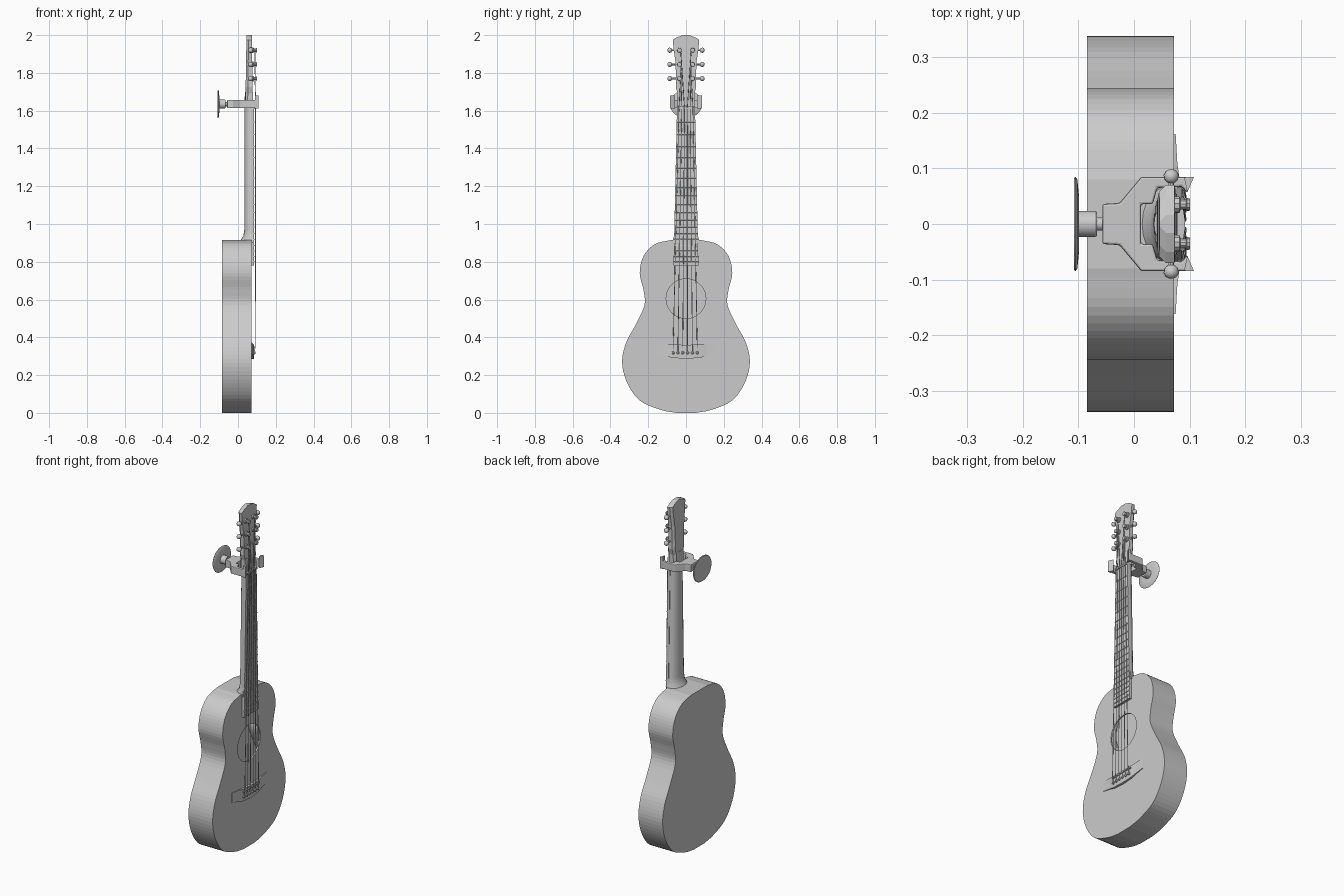
import bpy, bmesh, math
from mathutils import Vector

if "Cube" in bpy.data.objects:
    bpy.data.objects.remove(bpy.data.objects["Cube"])

GREY = bpy.data.materials.new("plain grey")
GREY.use_nodes = True
tone = (0.6, 0.6, 0.6, 1)
GREY.diffuse_color = tone
GREY.node_tree.nodes["Principled BSDF"].inputs["Base Color"].default_value = tone


def finish(name, bm):
    bmesh.ops.recalc_face_normals(bm, faces=bm.faces)
    mesh = bpy.data.meshes.new(name)
    bm.to_mesh(mesh)
    bm.free()
    mesh.materials.append(GREY)
    obj = bpy.data.objects.new(name, mesh)
    bpy.context.collection.objects.link(obj)
    return obj


def loft(name, rings):
    """Skin a row of closed rings and cap both ends."""
    bm = bmesh.new()
    rows = [[bm.verts.new(p) for p in ring] for ring in rings]
    n = len(rows[0])
    for a, b in zip(rows, rows[1:]):
        for i in range(n):
            j = (i + 1) % n
            bm.faces.new((a[i], a[j], b[j], b[i]))
    bm.faces.new(rows[0])
    bm.faces.new(rows[-1])
    return finish(name, bm)


def lathe(name, start, axis, profile, sides=16, squash=1.0):
    """Stack of circles (distance along axis, radius); squash scales them in z."""
    axis = Vector(axis).normalized()
    u = axis.orthogonal().normalized()
    v = axis.cross(u)
    rings = []
    for d, r in profile:
        ring = []
        for i in range(sides):
            a = 2 * math.pi * i / sides
            off = (u * math.cos(a) + v * math.sin(a)) * r
            off.z *= squash
            ring.append(Vector(start) + axis * d + off)
        rings.append(ring)
    return loft(name, rings)


def rod(name, a, b, r, sides=6):
    a, b = Vector(a), Vector(b)
    return lathe(name, a, b - a, [(0, r), ((b - a).length, r)], sides)


def smooth(obj, angle=40):
    bpy.ops.object.select_all(action='DESELECT')
    obj.select_set(True)
    bpy.context.view_layer.objects.active = obj
    bpy.ops.object.shade_smooth_by_angle(angle=math.radians(angle))


def spline(pts, steps):
    """Catmull-Rom curve through the points."""
    pts = [Vector(p) for p in pts]
    ext = [2 * pts[0] - pts[1]] + pts + [2 * pts[-1] - pts[-2]]
    out = []
    for p0, p1, p2, p3 in zip(ext, ext[1:], ext[2:], ext[3:]):
        for k in range(steps):
            t = k / steps
            out.append(0.5 * (2 * p1 + (p2 - p0) * t + (2 * p0 - 5 * p1 + 4 * p2 - p3) * t ** 2
                              + (3 * p1 - p0 - 3 * p2 + p3) * t ** 3))
    return out + [pts[-1]]


def cut(target, cutter):
    cutter.hide_render = True
    mod = target.modifiers.new("cut", 'BOOLEAN')
    mod.operation, mod.object, mod.solver = 'DIFFERENCE', cutter, 'EXACT'
    bpy.context.view_layer.objects.active = target
    bpy.ops.object.modifier_apply(modifier=mod.name)
    bpy.data.objects.remove(cutter)


# Body: hollow box with a round sound hole
BACK, TOP = -0.085, 0.072
half = spline([(0.05, 0), (0.13, 0.015), (0.24, 0.062), (0.31, 0.155), (0.338, 0.265), (0.318, 0.37),
               (0.265, 0.47), (0.22, 0.57), (0.225, 0.65), (0.245, 0.74), (0.225, 0.83),
               (0.165, 0.893), (0.08, 0.915)], 5)
outline = [(p.x, p.y) for p in half] + [(-p.x, p.y) for p in reversed(half)]


def body_ring(x, s):
    return [(x, y * s, 0.45 + (z - 0.45) * s) for y, z in outline]


body = loft("body", [body_ring(BACK, 1), body_ring(TOP, 1)])
cut(body, loft("cavity_cutter", [body_ring(BACK + 0.008, 0.97), body_ring(TOP - 0.008, 0.97)]))
cut(body, lathe("hole_cutter", (0.03, 0, 0.605), (1, 0, 0), [(0, 0.105), (0.1, 0.105)], 40))


# Neck: D-shaped section, flaring into a heel at the body
def neck_ring(z, w, back, front=0.079):
    arc = [math.pi * i / 10 for i in range(11)]
    return [(front - (front - back) * math.sin(a) ** 0.7, w * math.cos(a), z) for a in arc]


neck = loft("neck", [neck_ring(0.9, 0.072, 0.008), neck_ring(0.918, 0.069, 0.016),
                     neck_ring(0.935, 0.064, 0.028), neck_ring(0.97, 0.061, 0.034),
                     neck_ring(1.61, 0.046, 0.035), neck_ring(1.7, 0.043, 0.036)])
smooth(neck)


def board_w(z):
    return 0.066 - (z - 0.78) * 0.022


def slab(z, w, x0, x1):
    return [(x0, -w, z), (x1, -w, z), (x1, w, z), (x0, w, z)]


loft("fretboard", [slab(z, board_w(z), 0.07, 0.086) for z in (0.78, 1.61)])
loft("nut", [slab(z, 0.047, 0.07, 0.092) for z in (1.61, 1.622)])

# Frets at equal-tempered spacing
for n in range(1, 19):
    z = 1.61 - 1.25 * (1 - 2 ** (-n / 12))
    w = board_w(z)
    rod(f"fret_{n}", (0.086, -w, z), (0.086, w, z), 0.0028)


# Headstock with bevelled back edges
def head_ring(z, w, x0, x1):
    b = 0.012
    return [(x1, -w, z), (x1, w, z), (x0 + b, w, z), (x0, w - b, z), (x0, b - w, z), (x0 + b, -w, z)]


loft("headstock", [head_ring(1.62, 0.044, 0.038, 0.078), head_ring(1.69, 0.045, 0.04, 0.078),
                   head_ring(1.725, 0.054, 0.041, 0.077), head_ring(1.76, 0.052, 0.041, 0.077),
                   head_ring(1.86, 0.056, 0.042, 0.075), head_ring(1.93, 0.066, 0.044, 0.074),
                   head_ring(1.975, 0.07, 0.045, 0.073), head_ring(1.988, 0.05, 0.046, 0.073),
                   head_ring(2.0, 0.016, 0.046, 0.073)])

# Tuners: posts, shafts and buttons on both sides
TUNER_Z = (1.77, 1.845, 1.92)
for side, label in ((1, "left"), (-1, "right")):
    for i, z in enumerate(TUNER_Z):
        y = 0.035 * side
        lathe(f"{label}_tuner_post_{i}", (0.07, y, z), (1, 0, 0),
              [(0, 0.015), (0.012, 0.015), (0.014, 0.009), (0.024, 0.009), (0.025, 0.012), (0.031, 0.011)], 10)
        rod(f"{label}_tuner_shaft_{i}", (0.067, 0.045 * side, z), (0.067, 0.085 * side, z), 0.005)
        button = lathe(f"{label}_tuner_button_{i}", (0.067, 0.074 * side, z), (0, side, 0),
                       [(0, 0.006), (0.005, 0.012), (0.014, 0.014), (0.021, 0.01), (0.024, 0.004)], 10)
        smooth(button, 60)

# Bridge: thin wings rising to a thicker middle
stations = [(0.162, 0.312, 0.372, 0.075), (0.11, 0.302, 0.367, 0.078),
            (0.075, 0.292, 0.362, 0.083), (0, 0.286, 0.36, 0.086)]
stations += [(-y, a, b, x) for y, a, b, x in reversed(stations[:-1])]
loft("bridge", [[(0.07, y, a), (x, y, a), (x, y, b), (0.07, y, b)] for y, a, b, x in stations])
loft("saddle", [slab(z, 0.075, 0.075, 0.09) for z in (0.345, 0.351)])

# Strings run from pin over saddle and nut to the tuner posts
for i in range(6):
    y0, y1 = -0.068 + 0.0255 * i, -0.037 + 0.0148 * i
    side = -1 if i < 3 else 1
    z = TUNER_Z[i if i < 3 else 5 - i]
    path = [(0.084, y0, 0.318), (0.092, y0, 0.352), (0.093, y1, 1.616), (0.09, 0.028 * side, z)]
    for k in range(3):
        rod(f"string_{i}_{k}", path[k], path[k + 1], 0.002, 5)
    lathe(f"bridge_pin_{i}", (0.078, y0, 0.318), (1, 0, 0), [(0, 0.008), (0.012, 0.008), (0.015, 0.004)], 8)

# Wall hanger: plate, stem and forked yoke
HZ = 1.635
plate = lathe("hanger_plate", (-0.108, 0, HZ), (1, 0, 0),
              [(0, 0.082), (0.003, 0.085), (0.006, 0.08), (0.009, 0.05), (0.009, 0.023)], 32, 0.88)
stem = lathe("hanger_stem", (-0.1, 0, HZ), (1, 0, 0),
             [(0, 0.024), (0.03, 0.024), (0.033, 0.022), (0.033, 0.012), (0.05, 0.012)], 20)
smooth(plate, 30)
smooth(stem, 30)
fork = [(-0.057, 0.036), (-0.026, 0.038), (0.013, 0.085), (0.108, 0.085), (0.095, 0.056),
        (0.086, 0.067), (0.042, 0.065), (0.034, 0.036), (0.013, 0.036)]
fork += [(x, -y) for x, y in reversed(fork)]
yoke = loft("hanger_yoke", [[(x, y, z) for x, y in fork] for z in (1.613, 1.657)])
bevel = yoke.modifiers.new("soft edges", 'BEVEL')
bevel.width, bevel.segments = 0.004, 2

# Upturned fork tips
for side, label in ((1, "left"), (-1, "right")):
    loft(f"{label}_fork_tip", [[(0.09, 0.084 * side, z), (0.108, 0.085 * side, z), (0.096, 0.057 * side, z)]
                               for z in (1.612, 1.68)])
